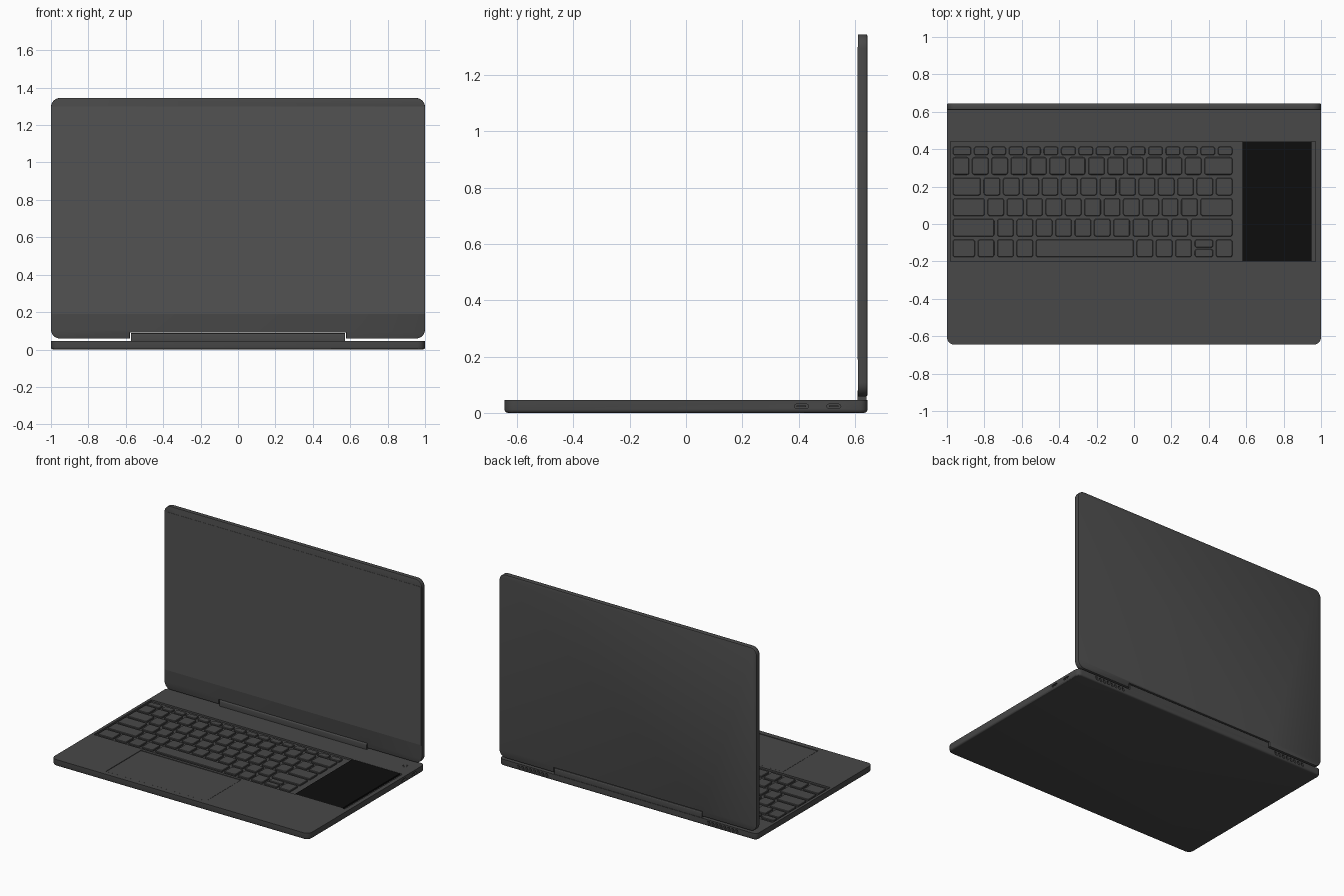
import bpy, bmesh, math

if "Cube" in bpy.data.objects:
    bpy.data.objects.remove(bpy.data.objects["Cube"])

def mat(name, v):
    m = bpy.data.materials.new(name)
    m.diffuse_color = (v, v, v, 1)
    m.use_nodes = True
    m.node_tree.nodes["Principled BSDF"].inputs["Base Color"].default_value = m.diffuse_color
    return m

BODY, GLASS, BLACK = mat("dark_grey", 0.065), mat("display_grey", 0.085), mat("black", 0.004)

def rounded(pts, radii, n=6):
    """Round the corners of an axis-aligned outline."""
    out = []
    for i, (x, y) in enumerate(pts):
        r = radii[i]
        if r == 0:
            out.append((x, y))
            continue
        ends = []
        for j in (i - 1, (i + 1) % len(pts)):
            dx, dy = pts[j][0] - x, pts[j][1] - y
            d = math.hypot(dx, dy)
            ends.append((dx / d * r, dy / d * r))
        (ax, ay), (bx, by) = ends
        for k in range(n + 1):
            t = math.pi / 2 * k / n
            u, v = 1 - math.sin(t), 1 - math.cos(t)
            out.append((x + ax * u + bx * v, y + ay * u + by * v))
    return out

def rect(x0, x1, y0, y1, r=0, n=3):
    return rounded([(x0, y0), (x1, y0), (x1, y1), (x0, y1)], [r] * 4, n)

def prism(bm, outline, lo, hi, axis="z", soft_lo=0, soft_hi=0, seg=2):
    """Extrude an outline between two levels, optionally softening each rim."""
    place = {"z": lambda a, b, c: (a, b, c), "y": lambda a, b, c: (a, c, b),
             "x": lambda a, b, c: (c, a, b)}[axis]
    bottom = [bm.verts.new(place(a, b, lo)) for a, b in outline]
    top = [bm.verts.new(place(a, b, hi)) for a, b in outline]
    faces = [bm.faces.new(bottom[::-1]), bm.faces.new(top)]
    n = len(outline)
    for i in range(n):
        j = (i + 1) % n
        faces.append(bm.faces.new((bottom[i], bottom[j], top[j], top[i])))
    bmesh.ops.recalc_face_normals(bm, faces=faces)
    for face, w in ((faces[0], soft_lo), (faces[1], soft_hi)):
        if w:
            bmesh.ops.bevel(bm, geom=list(face.edges), offset=w, segments=seg,
                            profile=0.5, affect="EDGES")

def finish(name, bm, material=BODY):
    me = bpy.data.meshes.new(name)
    bm.to_mesh(me)
    bm.free()
    me.materials.append(material)
    ob = bpy.data.objects.new(name, me)
    bpy.context.collection.objects.link(ob)
    return ob

def part(name, *args, material=BODY, **kw):
    bm = bmesh.new()
    prism(bm, *args, **kw)
    return finish(name, bm, material)

def activate(ob):
    bpy.ops.object.select_all(action="DESELECT")
    ob.select_set(True)
    bpy.context.view_layer.objects.active = ob

def cut(ob, cutter):
    mod = ob.modifiers.new("cut", "BOOLEAN")
    mod.operation, mod.solver, mod.object = "DIFFERENCE", "EXACT", cutter
    activate(ob)
    bpy.ops.object.modifier_apply(modifier=mod.name)
    bpy.data.objects.remove(cutter)

TOP = 0.046

# base slab with rounded corners and a softened underside
base = part("base", rounded([(-1, -0.645), (1, -0.645), (1, 0.645), (-1, 0.645)],
                            [0.04, 0.04, 0.03, 0.03]), 0, TOP, soft_lo=0.012, seg=3)

# keyboard well, touchpad well and power button ring
cut(base, part("well_cutter", rect(-0.98, 0.97, -0.2, 0.44), TOP - 0.012, 0.1))
cut(base, part("touchpad_cutter", rect(-0.6, 0.18, -0.61, -0.22), TOP - 0.004, 0.1))
def disc(x, y, r, n=24):
    return [(x + r * math.cos(2 * math.pi * i / n), y + r * math.sin(2 * math.pi * i / n))
            for i in range(n)]
cut(base, part("button_cutter", disc(0.914, 0.55, 0.017), TOP - 0.004, 0.1))

# side ports
bm = bmesh.new()
for y in (0.41, 0.525):
    prism(bm, rect(y - 0.025, y + 0.025, 0.016, 0.031, 0.007), 0.97, 1.1, axis="x")
cut(base, finish("port_cutter", bm))

# slanted rear vents, mirrored
bm = bmesh.new()
for s in (-1, 1):
    for i in range(8):
        x = s * (0.63 + i * 0.031)
        prism(bm, [(x - 0.012, 0.015), (x + 0.002, 0.015), (x + 0.012, 0.036), (x - 0.002, 0.036)],
              0.625, 0.7, axis="y")
cut(base, finish("vent_cutter", bm))

part("touchpad", rect(-0.596, 0.176, -0.606, -0.224), TOP - 0.006, TOP - 0.002)
part("power_button", disc(0.914, 0.55, 0.014), TOP - 0.006, TOP)
for i, y in enumerate((0.41, 0.525)):
    part(f"port_tongue_{i}", rect(y - 0.017, y + 0.017, 0.021, 0.026), 0.965, 0.996, axis="x")

# touch panel beside the keyboard
part("side_panel", rect(0.58, 0.95, -0.2, 0.44), TOP - 0.014, TOP - 0.001, material=BLACK)

# keyboard: rows of key widths in key units
UNIT, X0, GAP = 0.1035, -0.977, 0.008
rows = [
    (0.391, 0.031, [1.1] + [0.9] * 15),
    (0.31, 0.055, [1] * 13 + [1.6]),
    (0.20, 0.055, [1.6] + [1] * 13),
    (0.09, 0.055, [1.8] + [1] * 11 + [1.8]),
    (-0.02, 0.055, [2.3] + [1] * 10 + [2.3]),
    (-0.13, 0.055, [1.3, 1, 1, 1, 5.2, 1, 1, 1, 1.1, 1]),
]
for r, (yc, half, widths) in enumerate(rows):
    bm = bmesh.new()
    x = X0
    for k, w in enumerate(widths):
        x1 = x + w * UNIT
        spans = [(yc - half, yc + half)]
        if r == 5 and k == 8:  # split arrow key
            spans = [(yc - half, yc + 0.004), (yc - 0.004, yc + half)]
        for y0, y1 in spans:
            prism(bm, rect(x + GAP, x1 - GAP, y0 + GAP, y1 - GAP, 0.012),
                  TOP - 0.014, TOP - 0.001, soft_hi=0.003, seg=1)
        x = x1
    finish(f"key_row_{r + 1}", bm)

# lid with rounded corners and a notch for the hinge
Z0, Z1, H = 0.058, 1.345, 0.578
outline = rounded([(-1, Z0), (-H, Z0), (-H, 0.09), (H, 0.09), (H, Z0), (1, Z0), (1, Z1), (-1, Z1)],
                  [0.05, 0, 0, 0, 0, 0.05, 0.05, 0.05], 8)
part("lid", outline, 0.611, 0.645, axis="y", soft_lo=0.003, soft_hi=0.007, seg=2)

# display glass between the bezel strips
part("display", rect(-0.996, 0.996, 0.19, 1.3), 0.6095, 0.62, axis="y", material=GLASS)

# hinge bar
part("hinge", rect(0.61, 0.642, 0.03, 0.087, 0.008), -0.572, 0.572, axis="x")

for ob in list(bpy.data.objects):
    activate(ob)
    bpy.ops.object.shade_smooth_by_angle(angle=math.radians(30))
